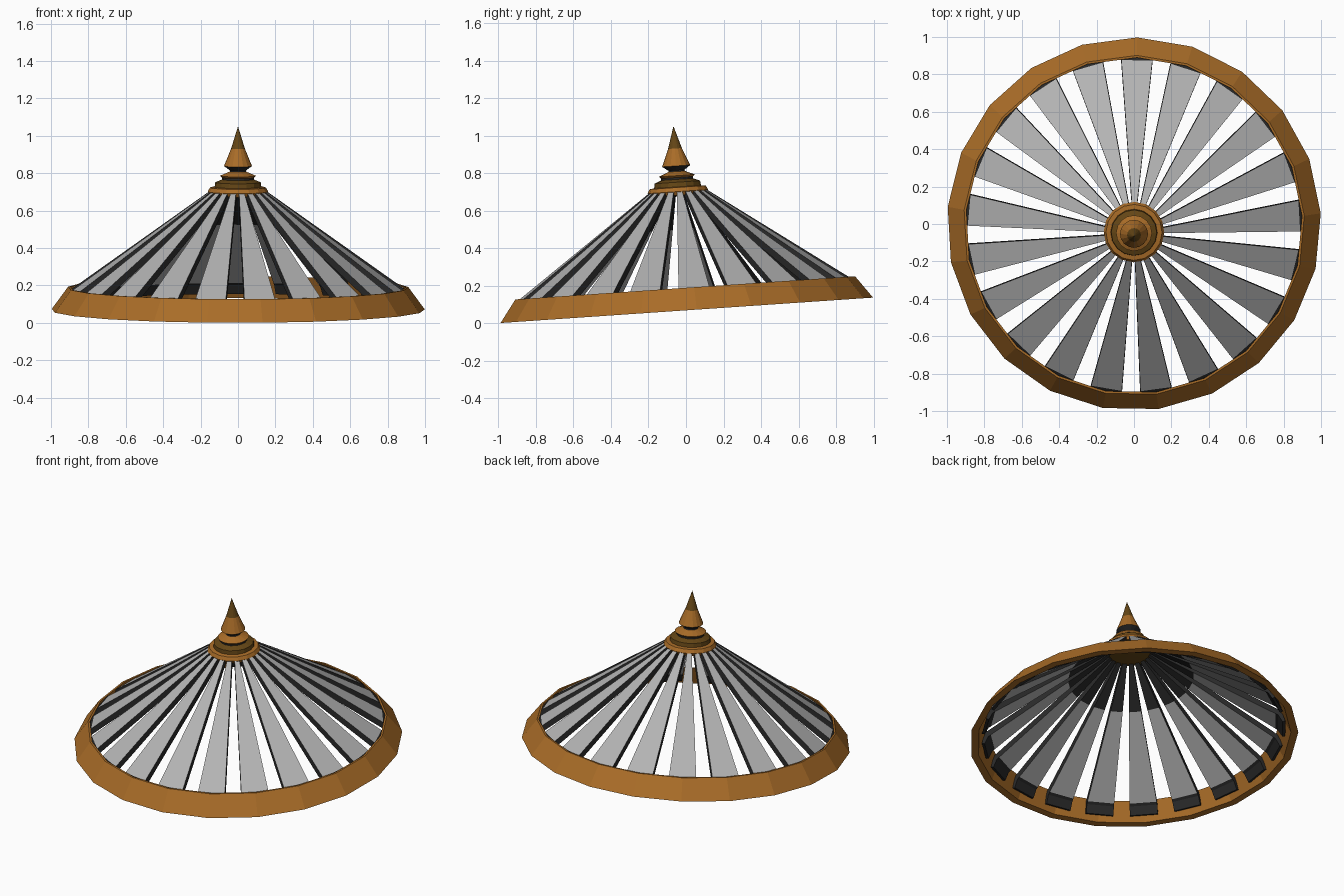
import bpy, bmesh, math
from mathutils import Matrix

if "Cube" in bpy.data.objects:
    bpy.data.objects.remove(bpy.data.objects["Cube"])

N = 21                                  # slats and rim sides
PHASE = math.radians(89)                # direction of the first slat
TILT = Matrix.Translation((0, 0, 0.068)) @ Matrix.Rotation(math.radians(3.9), 4, 'X')


def material(name, rgb):
    m = bpy.data.materials.new(name)
    m.diffuse_color = (*rgb, 1)
    m.use_nodes = True
    m.node_tree.nodes["Principled BSDF"].inputs["Base Color"].default_value = m.diffuse_color
    return m


ORANGE = material("orange_bronze", (0.40, 0.152, 0.021))
BROWN = material("dark_bronze", (0.13, 0.062, 0.008))
GREY = material("slat_grey", (0.45, 0.45, 0.45))
DARK = material("dark_grey", (0.022, 0.022, 0.022))


def finish(bm, name, mats):
    bmesh.ops.recalc_face_normals(bm, faces=bm.faces)
    bm.transform(TILT)
    me = bpy.data.meshes.new(name)
    bm.to_mesh(me)
    bm.free()
    for m in mats:
        me.materials.append(m)
    ob = bpy.data.objects.new(name, me)
    bpy.context.collection.objects.link(ob)
    return ob


def lathe(name, profile, sides, mats, colours, closed=False):
    """Revolve (radius, height) points; one colour index per band."""
    bm = bmesh.new()
    rings = []
    for r, z in profile:
        if r == 0:
            rings.append([bm.verts.new((0, 0, z))] * sides)
            continue
        rings.append([bm.verts.new((r * math.cos(PHASE + 2 * math.pi * i / sides),
                                    r * math.sin(PHASE + 2 * math.pi * i / sides), z))
                      for i in range(sides)])
    for k in range(len(rings) if closed else len(rings) - 1):
        a, b = rings[k], rings[(k + 1) % len(rings)]
        for i in range(sides):
            j = (i + 1) % sides
            quad = list(dict.fromkeys((a[i], a[j], b[j], b[i])))
            bm.faces.new(quad).material_index = colours[k]
    return finish(bm, name, mats)


# Rim: sloped hollow band
lathe("rim", [(1.0, 0), (0.912, 0.12), (0.9, 0.12), (0.955, 0)], N,
      [ORANGE], [0, 0, 0, 0], closed=True)

# Finial: stepped cap, collar and spike
lathe("finial",
      [(0, 0.61), (0.15, 0.615), (0.162, 0.635), (0.15, 0.657), (0.125, 0.66),
       (0.122, 0.685), (0.085, 0.70), (0.085, 0.71), (0.096, 0.72), (0.045, 0.742),
       (0.042, 0.748), (0.075, 0.772), (0.037, 0.865), (0, 0.985)], 16,
      [ORANGE, BROWN, DARK], [1, 0, 0, 0, 1, 1, 2, 0, 0, 2, 2, 0, 1])


# Slats: tapered boards following the cone, with a dark tab turned down into the rim
def slope(r):
    return 0.103 + 0.714 * (0.9 - r)


T = 0.035
path = [(r, slope(r)) for r in (0.13, 0.4, 0.885, 0.9)] + [(0.922, 0.03)]
under = [(r - 0.58 * T, z - 0.81 * T) for r, z in path[:4]] + [(0.905, 0.025)]
top_colour = [0, 0, 1, 1]
under_colour = [1, 0, 1, 1]

bm = bmesh.new()
for s in range(N):
    rot = Matrix.Rotation(PHASE + 2 * math.pi * s / N, 4, 'Z')
    sections = []
    for (r, z), (ru, zu) in zip(path, under):
        w = 0.094 * min(r, 0.9)
        sections.append([bm.verts.new(rot @ Matrix.Translation(p).translation)
                         for p in ((r, -w, z), (r, w, z), (ru, w, zu), (ru, -w, zu))])
    for k in range(len(sections) - 1):
        a, b = sections[k], sections[k + 1]
        for e, c in enumerate((top_colour[k], 1, under_colour[k], 1)):
            f = (e + 1) % 4
            bm.faces.new((a[e], a[f], b[f], b[e])).material_index = c
    for end in (sections[0], sections[-1]):
        bm.faces.new(end).material_index = 1
finish(bm, "roof_slats", [GREY, DARK])
